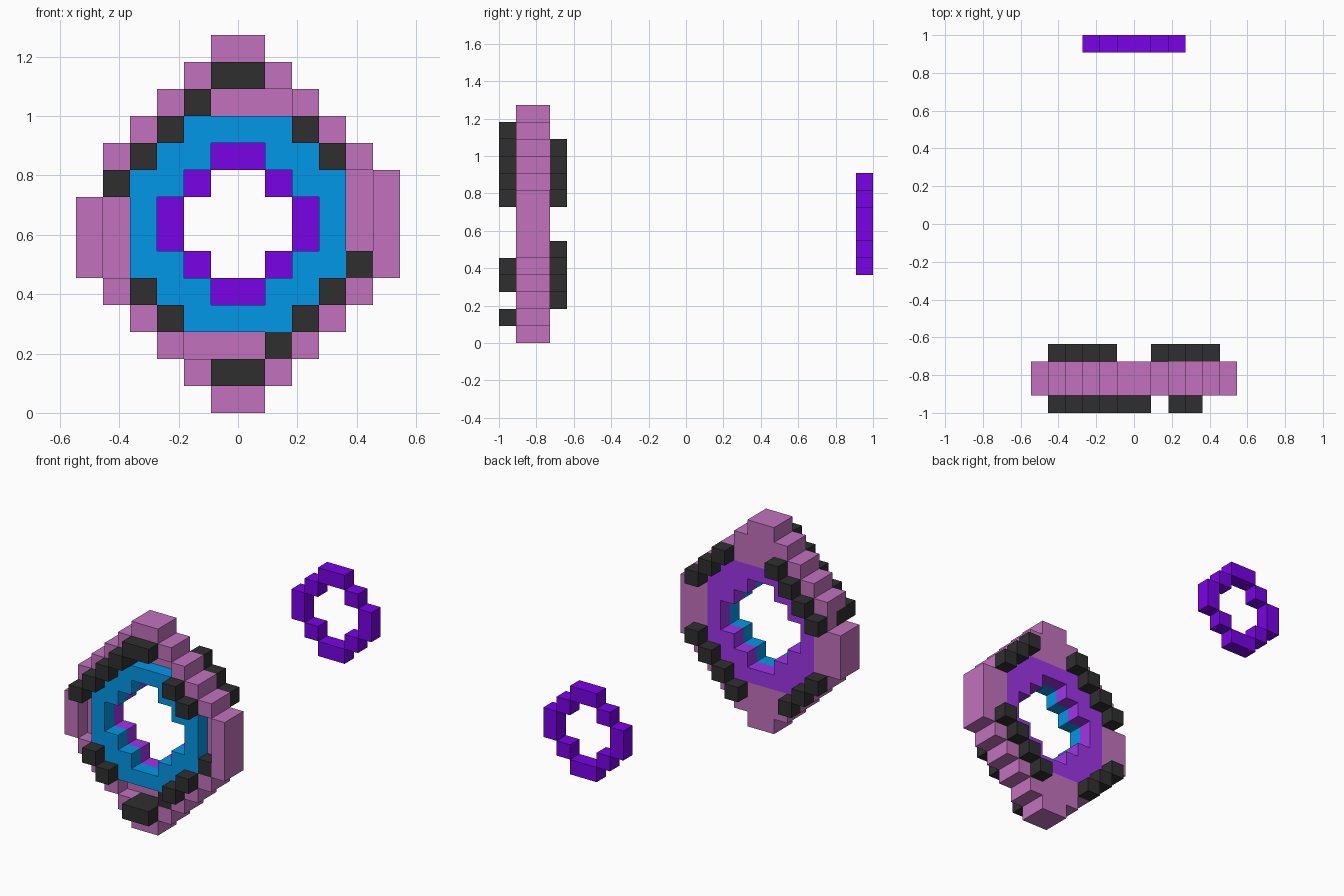
import bpy, bmesh
from mathutils import Vector

if "Cube" in bpy.data.objects:
    bpy.data.objects.remove(bpy.data.objects["Cube"])

U = 1 / 11  # edge of one block


def material(name, hexcode):
    rgb = [int(hexcode[i:i + 2], 16) / 255 for i in (0, 2, 4)]
    lin = [c / 12.92 if c <= 0.04045 else ((c + 0.055) / 1.055) ** 2.4 for c in rgb]
    m = bpy.data.materials.new(name)
    m.diffuse_color = (*lin, 1)
    m.use_nodes = True
    m.node_tree.nodes["Principled BSDF"].inputs["Base Color"].default_value = m.diffuse_color
    return m


pink = material("dusty_pink", "C272BD")
black = material("charcoal", "2F2F2F")
blue = material("bright_blue", "0299E9")
violet = material("deep_violet", "7903E6")
purple = material("soft_purple", "9F35E8")


def disc(start_row, halves):
    """Stepped disc of (x, z) blocks from the half width of each row."""
    return {(x, start_row + i) for i, h in enumerate(halves) for x in range(-h, h)}


def edge(start_row, halves):
    """Only the outermost blocks of each row."""
    return {(x, start_row + i) for i, h in enumerate(halves) for x in (-h, h - 1)}


def diagonal(x, z, dx, dz, n):
    return {(x + i * dx, z + i * dz) for i in range(n)}


def layer(cells, *ys):
    return {(x, y, z) for x, z in cells for y in ys}


# Outlines in the x-z plane
body_rows = [1, 2, 3, 4, 5, 6, 6, 6, 6, 5, 4, 3, 2, 1]
hole_rows = [1, 2, 3, 3, 2, 1]
chipped = {(-6, 8)}
body = disc(0, body_rows) - chipped
rim = edge(0, body_rows) - chipped
hole = disc(4, hole_rows)
front_portal = disc(3, [2, 3, 4, 4, 4, 4, 3, 2])
back_portal = disc(3, [3, 4, 4, 4, 4, 4, 4, 3])

# Dark studs: front ones stand proud of the rim, two sit flush
front_studs = (diagonal(-5, 8, 1, 1, 4) | diagonal(2, 10, 1, -1, 2)
               | diagonal(-4, 4, 1, -1, 2) | diagonal(2, 3, 1, 1, 2)
               | {(x, z) for x in (-1, 0) for z in (1, 12)})
flush_studs = {(1, 2), (4, 5)}
back_studs = (diagonal(-5, 8, 1, 1, 4) | diagonal(1, 2, 1, 1, 4)
              | diagonal(2, 11, 1, -1, 3) | diagonal(-5, 4, 1, -1, 3))

parts = [
    ("outer_rim", pink, layer(rim, -10, -9)),
    ("back_plate", pink, layer(body - rim - back_portal, -9)),
    ("front_portal_ring", blue, layer(front_portal - hole, -10)),
    ("back_portal_ring", purple, layer(back_portal - hole, -9)),
    ("front_studs", black, layer(front_studs, -11, -10) | layer(flush_studs, -10)),
    ("back_studs", black, layer(back_studs, -8)),
    ("distant_ring", violet, layer(edge(4, hole_rows), 10)),
]
filled = set().union(*(cells for _, _, cells in parts))


def build(name, mat, cells):
    """Block mesh that keeps only the exposed faces."""
    bm = bmesh.new()
    for c in sorted(cells):
        for axis in range(3):
            for side in (0, 1):
                n = list(c)
                n[axis] += 2 * side - 1
                if tuple(n) in filled:
                    continue
                a, b = (axis + 1) % 3, (axis + 2) % 3
                loop = [(0, 0), (1, 0), (1, 1), (0, 1)]
                verts = []
                for p, q in (loop if side else loop[::-1]):
                    v = Vector(c)
                    v[axis] += side
                    v[a] += p
                    v[b] += q
                    verts.append(bm.verts.new(v * U))
                bm.faces.new(verts)
    bmesh.ops.remove_doubles(bm, verts=bm.verts, dist=1e-4)
    me = bpy.data.meshes.new(name)
    bm.to_mesh(me)
    bm.free()
    me.materials.append(mat)
    bpy.context.collection.objects.link(bpy.data.objects.new(name, me))


for part in parts:
    build(*part)
